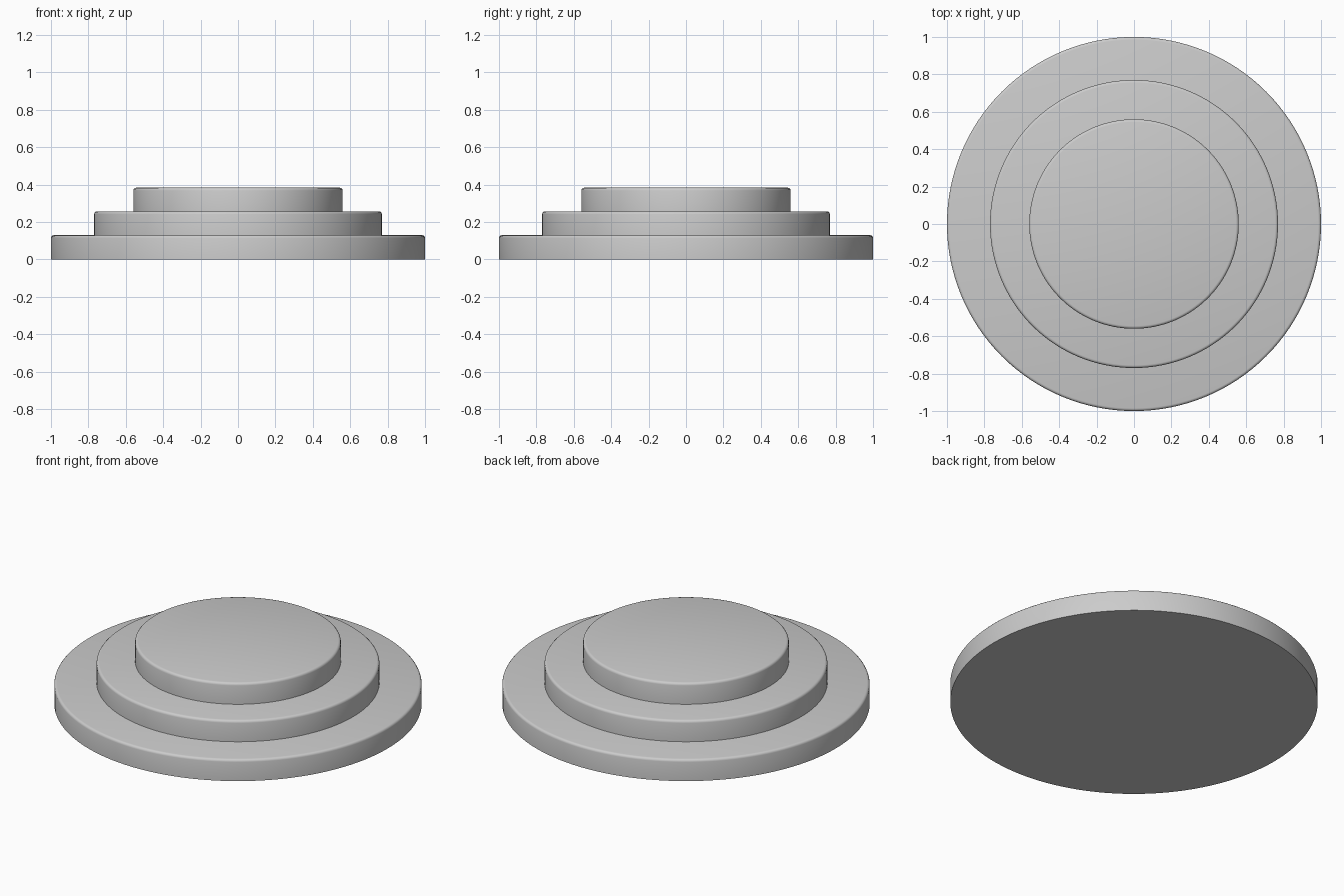
import bpy, bmesh, math

if "Cube" in bpy.data.objects:
    bpy.data.objects.remove(bpy.data.objects["Cube"])

SIDES = 128
BEVEL = 0.015


def round_step(name, radius, z0, z1):
    """Disc with a rounded top rim and a sharp bottom edge."""
    bm = bmesh.new()
    bmesh.ops.create_cone(bm, cap_ends=True, segments=SIDES,
                          radius1=radius, radius2=radius, depth=z1 - z0)
    bmesh.ops.translate(bm, verts=bm.verts, vec=(0, 0, (z0 + z1) / 2))
    rim = [e for e in bm.edges if all(v.co.z > z1 - 1e-4 for v in e.verts)]
    bmesh.ops.bevel(bm, geom=rim, offset=BEVEL, segments=3, profile=0.5,
                    affect='EDGES')
    mesh = bpy.data.meshes.new(name)
    bm.to_mesh(mesh)
    bm.free()
    obj = bpy.data.objects.new(name, mesh)
    bpy.context.collection.objects.link(obj)
    bpy.ops.object.select_all(action='DESELECT')
    obj.select_set(True)
    bpy.context.view_layer.objects.active = obj
    bpy.ops.object.shade_smooth_by_angle(angle=math.radians(40))


# Three stacked circular steps
round_step("bottom_step", 1.0, 0.0, 0.129)
round_step("middle_step", 0.77, 0.129, 0.256)
round_step("top_step", 0.56, 0.256, 0.383)
